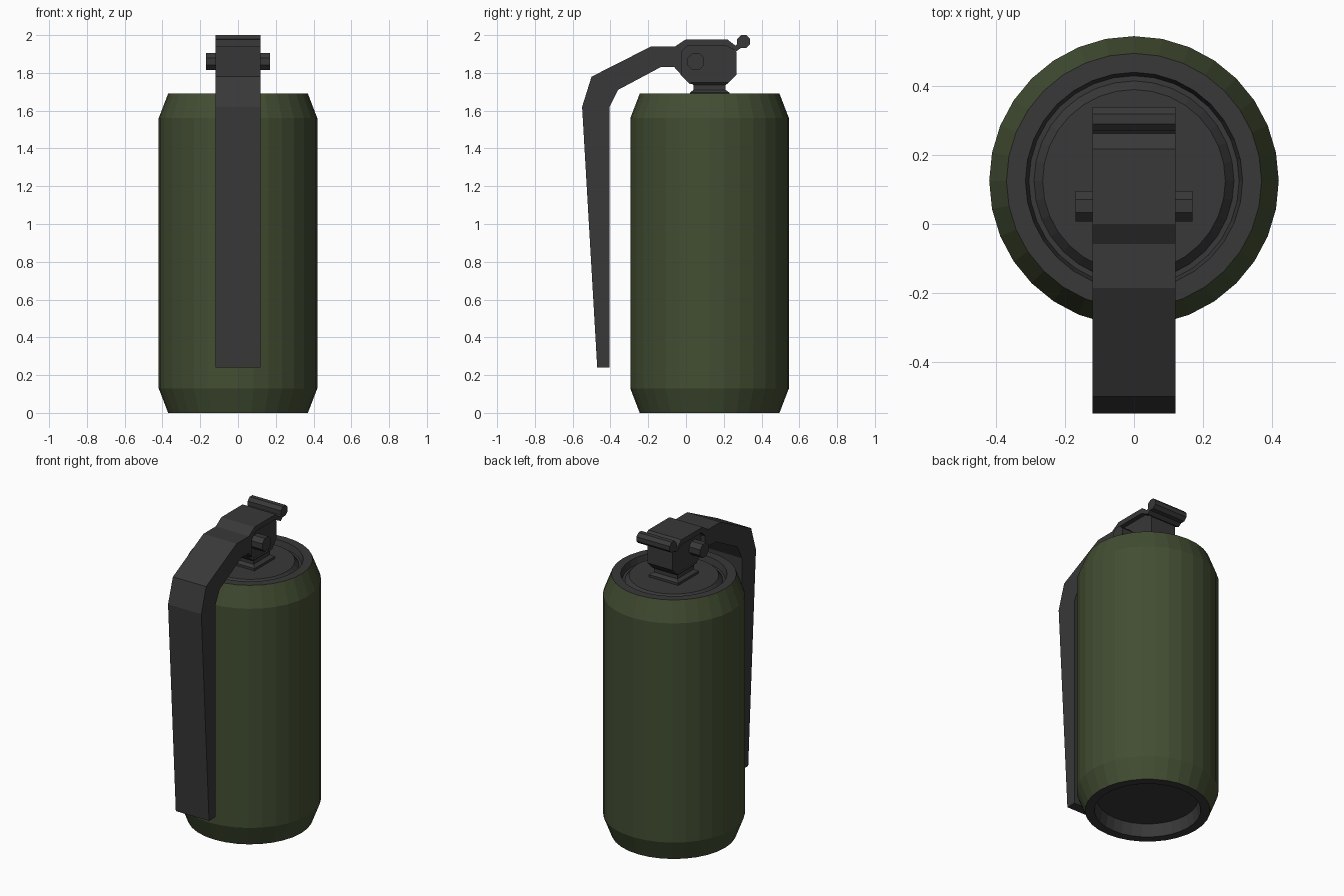
import bpy, bmesh, math

if "Cube" in bpy.data.objects:
    bpy.data.objects.remove(bpy.data.objects["Cube"])

CY = 0.125  # body axis in y


def material(name, rgb):
    m = bpy.data.materials.new(name)
    m.diffuse_color = (*rgb, 1)
    m.use_nodes = True
    m.node_tree.nodes["Principled BSDF"].inputs["Base Color"].default_value = m.diffuse_color
    return m


OLIVE = material("olive_paint", (0.055, 0.075, 0.032))
DARK = material("dark_metal", (0.04, 0.04, 0.04))


def finish(name, bm, mat):
    bmesh.ops.recalc_face_normals(bm, faces=bm.faces)
    me = bpy.data.meshes.new(name)
    bm.to_mesh(me)
    bm.free()
    ob = bpy.data.objects.new(name, me)
    bpy.context.collection.objects.link(ob)
    me.materials.append(mat)
    return ob


def loft(name, rings, mat):
    """Join equal-length rings of points and cap both ends."""
    bm = bmesh.new()
    vs = [[bm.verts.new(p) for p in r] for r in rings]
    n = len(vs[0])
    for a, b in zip(vs, vs[1:]):
        for i in range(n):
            j = (i + 1) % n
            bm.faces.new((a[i], a[j], b[j], b[i]))
    bm.faces.new(vs[0])
    bm.faces.new(vs[-1])
    return finish(name, bm, mat)


def lathe(name, profile, mat, n=32):
    ang = [2 * math.pi * i / n for i in range(n)]
    return loft(name, [[(r * math.cos(a), CY + r * math.sin(a), z) for a in ang]
                       for r, z in profile], mat)


def extrude_x(name, yz, half, mat):
    return loft(name, [[(x, y, z) for y, z in yz] for x in (-half, half)], mat)


def rod_x(name, y, z, r, half, n, mat):
    ang = [2 * math.pi * (i + 0.5) / n for i in range(n)]
    return extrude_x(name, [(y + r * math.cos(a), z + r * math.sin(a)) for a in ang], half, mat)


# canister with its dark top and bottom ends
can = lathe("canister", [
    (0.30, 0.08), (0.315, 0.0), (0.37, 0.0), (0.42, 0.13), (0.42, 1.56),
    (0.37, 1.69), (0.315, 1.69), (0.305, 1.65), (0.29, 1.65), (0.265, 1.68)], OLIVE)
can.data.materials.append(DARK)
for f in can.data.polygons:
    r = max(math.hypot(can.data.vertices[i].co.x, can.data.vertices[i].co.y - CY)
            for i in f.vertices)
    if r < 0.38:
        f.material_index = 1

# square flared neck
loft("neck", [[(sx * h, CY + sy * h, z) for sx, sy in ((-1, -1), (1, -1), (1, 1), (-1, 1))]
              for h, z in ((0.105, 1.67), (0.105, 1.695), (0.085, 1.71),
                           (0.085, 1.735), (0.1, 1.75))], DARK)

# fuse head block
extrude_x("fuse_head", [
    (-0.03, 1.79), (0.02, 1.742), (0.22, 1.742), (0.268, 1.79),
    (0.268, 1.91), (0.23, 1.95), (0.01, 1.95), (-0.03, 1.91)], 0.09, DARK)

# cross pin through the head
rod_x("cross_pin", 0.052, 1.86, 0.048, 0.17, 8, DARK)

# safety lever, one bent strip from the tail to the rear hook
extrude_x("safety_lever", [
    (-0.47, 0.24), (-0.55, 1.62), (-0.50, 1.78), (-0.185, 1.94), (-0.058, 1.94),
    (0.0, 1.978), (0.218, 1.978), (0.262, 1.944), (0.285, 1.965), (0.295, 1.935),
    (0.268, 1.915), (0.21, 1.945), (0.01, 1.945), (-0.025, 1.91), (-0.025, 1.79),
    (-0.062, 1.83), (-0.135, 1.83), (-0.36, 1.71), (-0.405, 1.62), (-0.405, 0.24)], 0.12, DARK)

# rolled hinge rod at the rear
rod_x("hinge_rod", 0.305, 1.966, 0.037, 0.12, 8, DARK)
